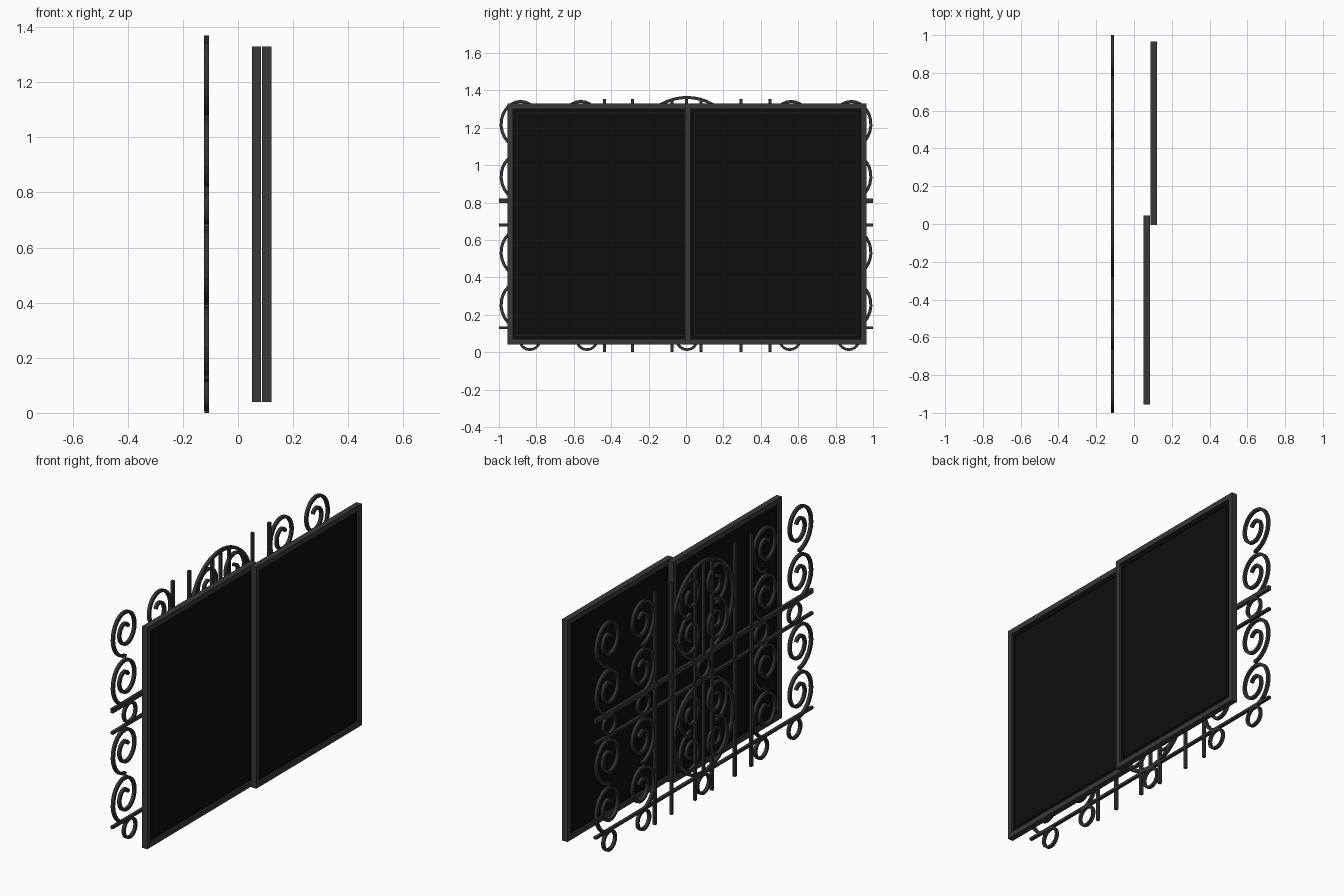
import bpy
import bmesh
from math import sin, cos, pi, tau
from mathutils import Vector

if "Cube" in bpy.data.objects:
    bpy.data.objects.remove(bpy.data.objects["Cube"], do_unlink=True)


def material(name, value):
    mat = bpy.data.materials.new(name)
    mat.use_nodes = True
    colour = (value, value, value, 1)
    mat.diffuse_color = colour
    mat.node_tree.nodes["Principled BSDF"].inputs["Base Color"].default_value = colour
    return mat


FRAME = material("charcoal frame", 0.04)
IRON = material("wrought iron", 0.034)
BEAD = material("dark seal", 0.012)
GLASS = material("black glass", 0.004)
GRILLE_X = -0.114


def finish(name, bm, mat):
    bmesh.ops.recalc_face_normals(bm, faces=bm.faces)
    mesh = bpy.data.meshes.new(name)
    bm.to_mesh(mesh)
    bm.free()
    mesh.materials.append(mat)
    obj = bpy.data.objects.new(name, mesh)
    bpy.context.collection.objects.link(obj)
    return obj


def add_box(bm, low, high):
    low, high = Vector(low), Vector(high)
    verts = bmesh.ops.create_cube(bm, size=1)["verts"]
    for v in verts:
        v.co = (low + high) / 2 + v.co * (high - low)


def add_border(bm, x, y, z, width):
    """Four bars around a rectangle in the YZ plane."""
    (x0, x1), (y0, y1), (z0, z1) = x, y, z
    add_box(bm, (x0, y0, z0), (x1, y0 + width, z1))
    add_box(bm, (x0, y1 - width, z0), (x1, y1, z1))
    add_box(bm, (x0, y0 + width, z0), (x1, y1 - width, z0 + width))
    add_box(bm, (x0, y0 + width, z1 - width), (x1, y1 - width, z1))


def add_strip(bm, path, width=0.016, depth=0.018, closed=False):
    """Sweep a flat iron bar along a path in the YZ plane."""
    count = len(path)
    rings = []
    for i, p in enumerate(path):
        before = path[i - 1] if closed or i else p
        after = path[(i + 1) % count] if closed or i < count - 1 else p
        side = (after - before).normalized().orthogonal() * width / 2
        rings.append([bm.verts.new((GRILLE_X + s * depth / 2, *(p + side * t)))
                      for s, t in ((-1, -1), (1, -1), (1, 1), (-1, 1))])
    for i in range(count if closed else count - 1):
        a, b = rings[i], rings[(i + 1) % count]
        for k in range(4):
            n = (k + 1) % 4
            bm.faces.new((a[k], a[n], b[n], b[k]))
    if not closed:
        bm.faces.new(rings[0])
        bm.faces.new(rings[-1])


def ring(cy, cz, radius, steps=32):
    return [Vector((cy + radius * cos(tau * i / steps), cz + radius * sin(tau * i / steps)))
            for i in range(steps)]


def spiral(cy, cz, outer, inner, turns, hand, start=-0.5 * pi, tall=1.12, steps=44):
    points = []
    for i in range(steps + 1):
        t = i / steps
        r = outer + (inner - outer) * t
        a = start + turns * tau * t
        points.append(Vector((cy + hand * r * cos(a), cz + tall * r * sin(a))))
    return points


# Two overlapping sliding window panels, glass recessed on both faces
for name, x, y in (("rear_sash", (0.05, 0.084), (-0.955, 0.045)),
                   ("front_sash", (0.088, 0.122), (-0.005, 0.965))):
    z = (0.04, 1.33)
    bm = bmesh.new()
    add_border(bm, x, y, z, 0.03)
    finish(name + "_frame", bm, FRAME)
    bm = bmesh.new()
    add_box(bm, (x[0] + 0.01, y[0] + 0.02, z[0] + 0.02), (x[1] - 0.01, y[1] - 0.02, z[1] - 0.02))
    finish(name + "_glass", bm, GLASS)
    bm = bmesh.new()
    inset = 0.048
    add_border(bm, (x[0] + 0.005, x[1] - 0.005), (y[0] + inset, y[1] - inset),
               (z[0] + inset, z[1] - inset), 0.005)
    finish(name + "_seal", bm, BEAD)

# Horizontal rails of the grille
bm = bmesh.new()
for z, height in ((0.13, 0.014), (0.68, 0.014), (0.81, 0.025)):
    add_box(bm, (GRILLE_X - 0.009, -1, z - height / 2), (GRILLE_X + 0.009, 1, z + height / 2))
finish("grille_rails", bm, IRON)

# Upright bars
bm = bmesh.new()
for y in (-0.437, -0.285, -0.075, 0.08, 0.295, 0.45):
    add_box(bm, (GRILLE_X - 0.008, y - 0.008, 0), (GRILLE_X + 0.008, y + 0.008, 1.355))
for low, high in ((0.13, 0.68), (0.81, 1.36)):
    add_box(bm, (GRILLE_X - 0.008, -0.006, low), (GRILLE_X + 0.008, 0.01, high))
finish("grille_uprights", bm, IRON)

# Large hoops between the rails, at the middle
bm = bmesh.new()
for cz, radius in ((1.088, 0.274), (0.405, 0.27)):
    add_strip(bm, ring(0.005, cz, radius, 48), closed=True)
finish("grille_hoops", bm, IRON)

# Small rings under the bottom rail and between the middle rails
bm = bmesh.new()
for y in (-0.835, -0.53, 0.005, 0.555, 0.87):
    for z in (0.068, 0.742):
        add_strip(bm, ring(y, z, 0.054), width=0.014, closed=True)
finish("grille_rings", bm, IRON)

# Outer scrolls, four to each square, mirrored left and right
bm = bmesh.new()
for z in (1.23, 0.95, 0.545, 0.265):
    for hand in (-1, 1):
        add_strip(bm, spiral(hand * 0.875, z, 0.128, 0.03, 1.65, hand))
        add_strip(bm, spiral(hand * 0.572, z, 0.128, 0.03, 1.65, -hand))
finish("grille_side_scrolls", bm, IRON)

# Small scrolls inside the hoops
bm = bmesh.new()
for cz in (1.088, 0.405):
    for hand in (-1, 1):
        for up in (-1, 1):
            path = spiral(hand * 0.115, 0.115, 0.115, 0.025, 1.5, hand)
            add_strip(bm, [Vector((p.x + 0.005, cz + up * p.y)) for p in path], width=0.014)
finish("grille_centre_scrolls", bm, IRON)
